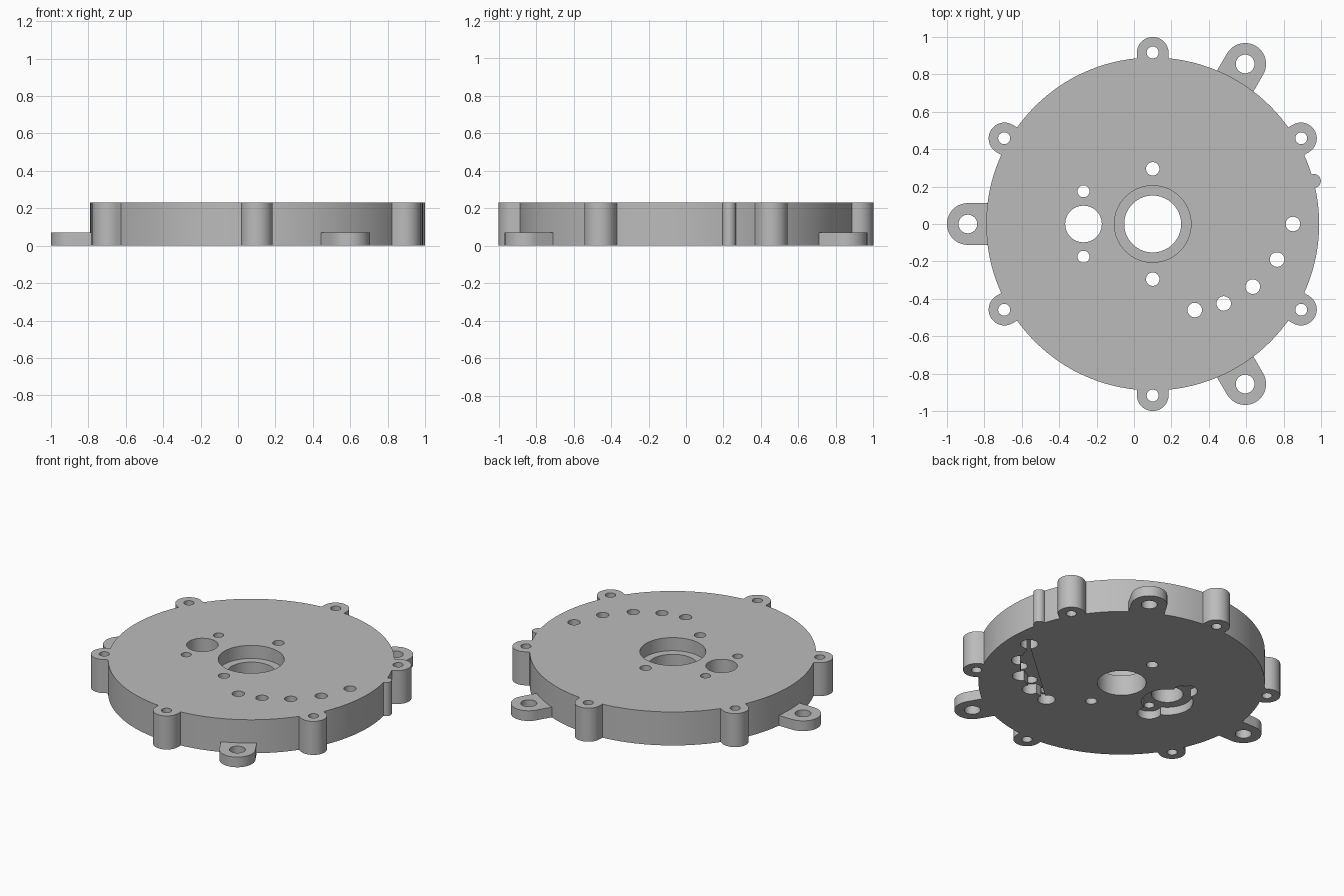
import bpy, bmesh
from math import cos, sin, pi, radians
from mathutils import Matrix

cube = bpy.data.objects.get("Cube")
if cube:
    bpy.data.objects.remove(cube, do_unlink=True)

HEIGHT = 0.23
CX = 0.1            # disc centre in x
EPS = 0.05          # cutter overshoot

grey = bpy.data.materials.new("grey metal")
grey.use_nodes = True
grey.diffuse_color = (0.5, 0.5, 0.5, 1)
grey.node_tree.nodes["Principled BSDF"].inputs["Base Color"].default_value = (0.5, 0.5, 0.5, 1)


def prism(name, points, z0, z1, matrix=None):
    """Extrude a counter-clockwise outline from z0 to z1."""
    bm = bmesh.new()
    face = bm.faces.new([bm.verts.new((x, y, z0)) for x, y in points])
    moved = bmesh.ops.extrude_face_region(bm, geom=[face])["geom"]
    bmesh.ops.translate(bm, vec=(0, 0, z1 - z0),
                        verts=[v for v in moved if isinstance(v, bmesh.types.BMVert)])
    if matrix:
        bm.transform(matrix)
    bmesh.ops.recalc_face_normals(bm, faces=bm.faces)
    mesh = bpy.data.meshes.new(name)
    bm.to_mesh(mesh)
    bm.free()
    mesh.materials.append(grey)
    obj = bpy.data.objects.new(name, mesh)
    bpy.context.collection.objects.link(obj)
    return obj


def circle(x, y, r, n=32):
    return [(x + r * cos(2 * pi * i / n), y + r * sin(2 * pi * i / n)) for i in range(n)]


def tongue(angle, dist, r, root=0.75, n=18):
    """Round-ended outline reaching radially out of the disc."""
    local = [(root, -r)]
    local += [(dist + r * cos(a), r * sin(a)) for a in (pi * i / n - pi / 2 for i in range(n + 1))]
    local += [(root, r)]
    c, s = cos(angle), sin(angle)
    return [(CX + u * c - v * s, u * s + v * c) for u, v in local]


def polar(angle, dist):
    return CX + dist * cos(angle), dist * sin(angle)


def combine(target, tool, operation):
    mod = target.modifiers.new("combine", "BOOLEAN")
    mod.operation, mod.solver, mod.object = operation, "EXACT", tool
    bpy.context.view_layer.objects.active = target
    bpy.ops.object.modifier_apply(modifier=mod.name)
    bpy.data.objects.remove(tool, do_unlink=True)


def add(points, top):
    combine(plate, prism("boss", points, 0, top), "UNION")


def cut(points, z0=-EPS, z1=HEIGHT + EPS, matrix=None):
    combine(plate, prism("cutter", points, z0, z1, matrix), "DIFFERENCE")


# Main disc
plate = prism("motor_plate", circle(CX, 0, 0.89, 128), 0, HEIGHT)

# Full-height screw lugs, low mounting tabs and the small locating rib
lug_angles = [radians(30 + 60 * i) for i in range(6)]
tab_angles = [radians(60 + 120 * i) for i in range(3)]
for a in lug_angles:
    add(tongue(a, 0.915, 0.085), HEIGHT)
for a in tab_angles:
    add(tongue(a, 0.988, 0.112), 0.07)
add(circle(0.962, 0.23, 0.037, 24), HEIGHT)

# Holes through lugs and tabs
for a in lug_angles:
    cut(circle(*polar(a, 0.917), 0.032))
for a in tab_angles:
    cut(circle(*polar(a, 0.988), 0.05))

# Stepped centre bore with its two screw holes
cut(circle(CX, 0, 0.152, 64))
cut(circle(CX, 0, 0.205, 64), HEIGHT - 0.09)
for y in (0.295, -0.295):
    cut(circle(CX, y, 0.036))

# Side bore, its screw holes and the lobed recess underneath
SX = -0.27
cut(circle(SX, 0, 0.16, 48), -EPS, 0.055)
for y in (0.175, -0.175):
    cut(circle(SX, y, 0.075), -EPS, 0.055)
    cut(circle(SX, y, 0.032))
cut(circle(SX, 0, 0.098, 48))

# Arc of holes with a scalloped pocket underneath
arc = [(0.325, -0.46), (0.48, -0.425), (0.635, -0.335), (0.765, -0.19), (0.85, 0)]
cut(arc, -EPS, 0.07)
for x, y in arc:
    cut(circle(x, y, 0.055), -EPS, 0.07)
    cut(circle(x, y, 0.039))

# Arched cable channel from the rim into the pocket
arch = [(-0.29, -EPS), (-0.17, -EPS)]
arch += [(-0.23 + 0.06 * cos(pi * i / 16), 0.055 + 0.06 * sin(pi * i / 16)) for i in range(17)]
along_x = Matrix(((0, 0, 1, 0), (1, 0, 0, 0), (0, 1, 0, 0), (0, 0, 0, 1)))
cut(arch, 0.72, 1.1, along_x)

# Smooth curved walls, crisp rims
bpy.ops.object.select_all(action="DESELECT")
plate.select_set(True)
bpy.context.view_layer.objects.active = plate
bpy.ops.object.shade_smooth_by_angle(angle=radians(30))
